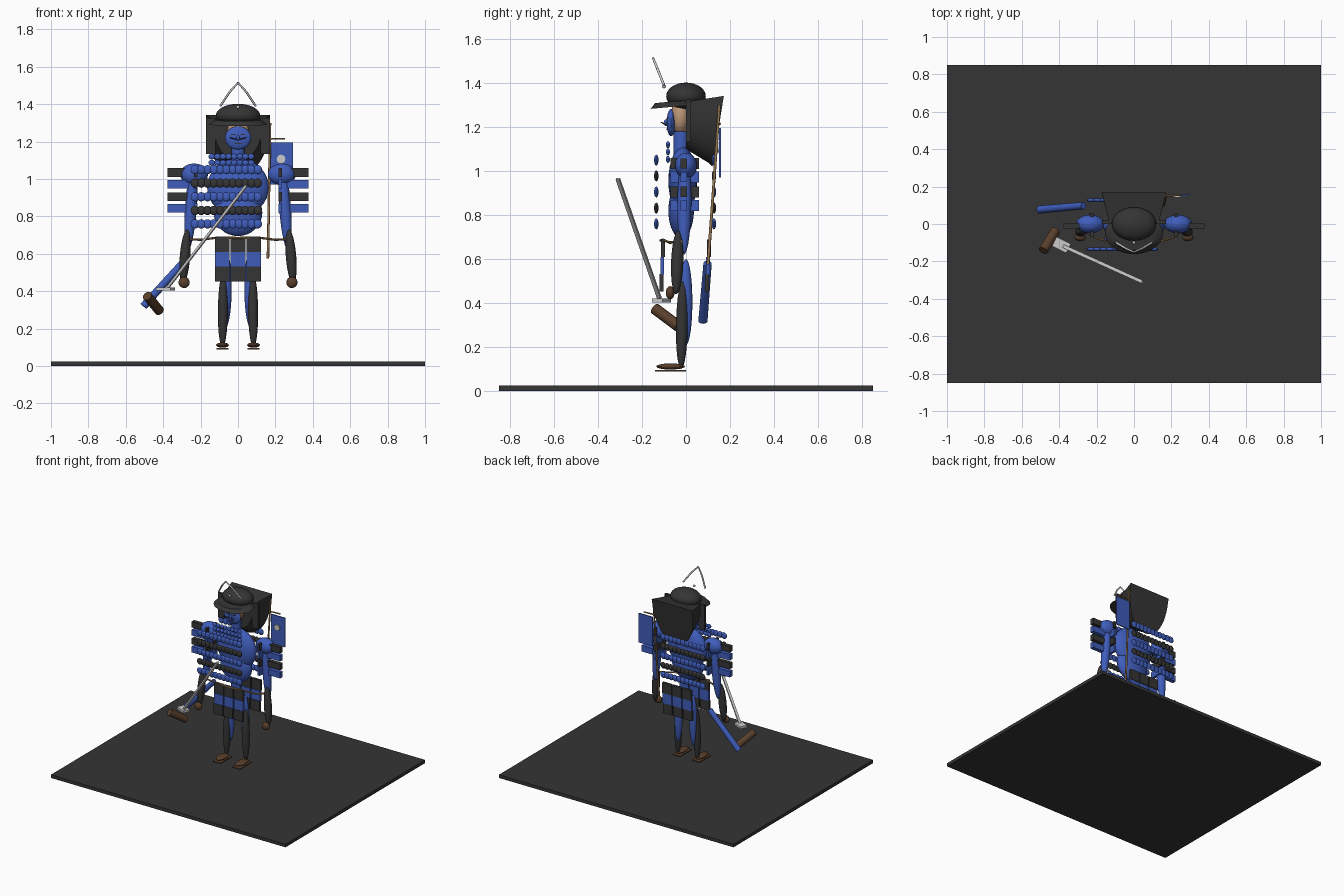
import bpy, bmesh, math
from mathutils import Vector, Matrix

if "Cube" in bpy.data.objects:
    bpy.data.objects.remove(bpy.data.objects["Cube"])

COLORS = {"black": (.035, .035, .035), "blue": (.05, .11, .5), "brown": (.1, .05, .025),
          "tan": (.3, .18, .08), "skin": (.5, .3, .18), "steel": (.55, .55, .55)}
MATS = {}
for key, c in COLORS.items():
    MATS[key] = bpy.data.materials.new(key)
    MATS[key].diffuse_color = (*c, 1)


def finish(bm, name, mat, smooth=True):
    bmesh.ops.recalc_face_normals(bm, faces=bm.faces)
    me = bpy.data.meshes.new(name)
    bm.to_mesh(me)
    bm.free()
    ob = bpy.data.objects.new(name, me)
    bpy.context.collection.objects.link(ob)
    me.materials.append(MATS[mat])
    if smooth:
        bpy.context.view_layer.objects.active = ob
        ob.select_set(True)
        bpy.ops.object.shade_smooth_by_angle(angle=math.radians(40))
        ob.select_set(False)
    return ob


def place(loc, size, rot=Matrix()):
    return Matrix.Translation(loc) @ rot @ Matrix.Diagonal((*size, 1))


def aim(a, b):
    return (Vector(b) - Vector(a)).to_track_quat('Z', 'Y').to_matrix().to_4x4()


def box(name, loc, size, mat, tilt=0, rot=None):
    bm = bmesh.new()
    bmesh.ops.create_cube(bm, size=1, matrix=place(loc, size, rot or Matrix.Rotation(tilt, 4, 'X')))
    return finish(bm, name, mat, False)


def ball(name, loc, radii, mat, seg=24):
    bm = bmesh.new()
    bmesh.ops.create_uvsphere(bm, u_segments=seg, v_segments=seg // 2, radius=1, matrix=place(loc, radii))
    return finish(bm, name, mat)


def limb(name, a, b, r, mat):
    # ellipsoid stretched between two points
    bm = bmesh.new()
    mid, half = (Vector(a) + Vector(b)) / 2, (Vector(b) - Vector(a)).length / 2
    bmesh.ops.create_uvsphere(bm, u_segments=20, v_segments=14, radius=1,
                              matrix=place(mid, (r, r, half), aim(a, b)))
    return finish(bm, name, mat)


def rod(name, a, b, r1, r2, mat, seg=16):
    bm = bmesh.new()
    mid, length = (Vector(a) + Vector(b)) / 2, (Vector(b) - Vector(a)).length
    bmesh.ops.create_cone(bm, cap_ends=True, segments=seg, radius1=r1, radius2=r2, depth=length,
                          matrix=place(mid, (1, 1, 1), aim(a, b)))
    return finish(bm, name, mat)


def beads(name, x0, x1, y, z, r, count, mat):
    bm = bmesh.new()
    for i in range(count):
        x = x0 + (x1 - x0) * i / (count - 1)
        bmesh.ops.create_uvsphere(bm, u_segments=14, v_segments=8, radius=1, matrix=place((x, y, z), r))
    return finish(bm, name, mat)


# display base
box("base", (0, 0, .0125), (2, 1.7, .025), "black")

# torso and head
ball("chest", (0, -.015, .955), (.165, .065, .155), "blue", 32)
ball("belly", (0, -.022, .82), (.13, .058, .125), "blue", 32)
rod("neck", (0, -.022, 1.06), (0, -.022, 1.18), .035, .035, "blue")
ball("head", (0, -.025, 1.245), (.06, .045, .08), "skin")
ball("face_mask", (0, -.068, 1.22), (.07, .02, .062), "blue")
ball("mask_nose", (0, -.09, 1.22), (.01, .012, .015), "blue", 12)
box("mask_mouth", (0, -.085, 1.19), (.04, .006, .006), "black")

# paired parts
for s, side in ((-1, "right"), (1, "left")):
    n = lambda part: f"{side}_{part}"
    box(n("mask_eye"), (s * .025, -.086, 1.238), (.025, .006, .007), "black")
    rod(n("moustache"), (s * .005, -.09, 1.21), (s * .045, -.115, 1.222), .003, .002, "black", 8)
    box(n("helmet_side_plate"), (s * .145, .01, 1.23), (.05, .02, .19), "black")
    # crest horn
    rod(n("crest_lower"), (s * .095, -.1, 1.39), (s * .045, -.13, 1.465), .006, .006, "steel", 10)
    rod(n("crest_upper"), (s * .045, -.13, 1.465), (0, -.15, 1.515), .006, .005, "steel", 10)
    # legs and feet
    limb(n("thigh"), (s * .06, 0, .6), (s * .065, 0, .21), .029, "blue")
    limb(n("shin"), (s * .078, -.015, .5), (s * .083, -.022, .1), .027, "black")
    ball(n("foot"), (s * .083, -.07, .112), (.034, .065, .014), "brown")
    box(n("sandal"), (s * .083, -.07, .093), (.065, .14, .008), "brown")
    # arms
    ball(n("shoulder"), (s * .235, 0, 1.025), (.075, .05, .058), "blue")
    limb(n("upper_arm"), (s * .235, -.005, 1.08), (s * .268, -.01, .62), .032, "blue")
    limb(n("forearm"), (s * .272, -.035, .73), (s * .295, -.045, .44), .028, "black")
    ball(n("hand"), (s * .288, -.072, .447), (.03, .02, .03), "brown")
    # shoulder guard plates: outward rows and rows along the arm
    for i, z in enumerate((1.035, .973, .906, .843)):
        mat = ("black", "blue")[i % 2]
        box(n(f"shoulder_plate_{i}"), (s * .312, -.01, z), (.13, .03, .046), mat)
        box(n(f"shoulder_inner_plate_{i}"), (s * .225, -.005, z), (.018, .13, .05), mat)
    # waist cord
    pts = [(s * .29, -.02, .68), (s * .2, -.075, .675), (s * .1, -.105, .688), (0, -.115, .685)]
    for i in range(3):
        rod(n(f"waist_cord_{i}"), pts[i], pts[i + 1], .006, .006, "tan", 8)

# laced armour rows, front and back
for i, z in enumerate((1.05, .978, .905, .832, .76)):
    mat = ("blue", "black")[i % 2]
    beads(f"front_armour_row_{i}", -.23, .105, -.135, z, (.024, .01, .025), 11, mat)
    beads(f"back_armour_row_{i}", -.23, .105, .127, z, (.024, .01, .025), 11, mat)
for i, z in enumerate((1.12, 1.087, 1.053)):
    beads(f"throat_row_{i}", -.14, .07, -.082, z, (.018, .009, .016), 8, "blue")

# hip skirt panels in three bands, front and back
for y, t, face in ((-.108, -.04, "front"), (.1, .06, "back")):
    for j in (-1, 0, 1):
        for i, z in enumerate((.65, .57, .492)):
            yy = y - t * (z - .57) if face == "front" else y + t * (z - .57)
            box(f"{face}_skirt_{j + 1}_{i}", (j * .085, yy, z), (.078, .018, .08),
                ("black", "blue", "black")[i])

# helmet bowl, tilted brim and crest knob
ball("helmet_bowl", (0, 0, 1.34), (.118, .09, .062), "black", 32)
bm = bmesh.new()
bmesh.ops.create_cone(bm, cap_ends=True, segments=40, radius1=1, radius2=.8, depth=1,
                      matrix=place((0, -.05, 1.305), (.155, .112, .024), Matrix.Rotation(.09, 4, 'X')))
finish(bm, "helmet_brim", "black")
ball("crest_knob", (0, -.1, 1.385), (.009, .009, .009), "steel", 12)

# flared neck guard: lower half of an elliptical cone lying along y
bm = bmesh.new()
rings = []
for y, top, rx, depth in ((.0, 1.315, .13, .215), (.15, 1.338, .168, .3), (.172, 1.342, .172, .322)):
    ring = []
    for k in range(25):
        a = math.pi * k / 24
        dz = -depth * math.sin(a) ** .8
        ring.append(bm.verts.new((rx * math.cos(a), y + dz * (.16 if y > 0 else 0), top + dz)))
    rings.append(ring)
for r0, r1 in zip(rings, rings[1:]):
    for k in range(25):
        bm.faces.new((r0[k], r0[(k + 1) % 25], r1[(k + 1) % 25], r1[k]))
bm.faces.new(rings[0])
bm.faces.new(rings[-1])
finish(bm, "neck_guard", "black")

# sword: grip, guard, blade
rod("sword_grip", (-.485, -.142, .375), (-.42, -.035, .295), .026, .026, "brown")
a, b = Vector((-.375, -.12, .42)), Vector((.045, -.31, .965))
box("sword_guard", (-.388, -.112, .412), (.085, .055, .018), "steel", rot=Matrix.Rotation(-.45, 4, 'Z'))
box("sword_blade", (a + b) / 2, (.018, .012, (b - a).length), "steel", rot=aim(a, b))

# scabbard
rod("scabbard", (-.505, .077, .32), (-.27, .098, .58), .021, .019, "blue")

# back banner
rod("banner_pole", (.16, .1, .575), (.172, .152, 1.3), .007, .006, "tan", 10)
rod("banner_crossbar", (.16, .15, 1.215), (.25, .155, 1.215), .005, .005, "tan", 8)
box("banner_cloth", (.234, .155, 1.083), (.118, .008, .225), "blue")
rod("banner_disc", (.23, .143, 1.107), (.23, .152, 1.107), .023, .023, "steel", 24)

for m in bpy.data.materials:
    if m.users and not m.is_grease_pencil:
        m.use_nodes = True
        m.node_tree.nodes["Principled BSDF"].inputs["Base Color"].default_value = m.diffuse_color
